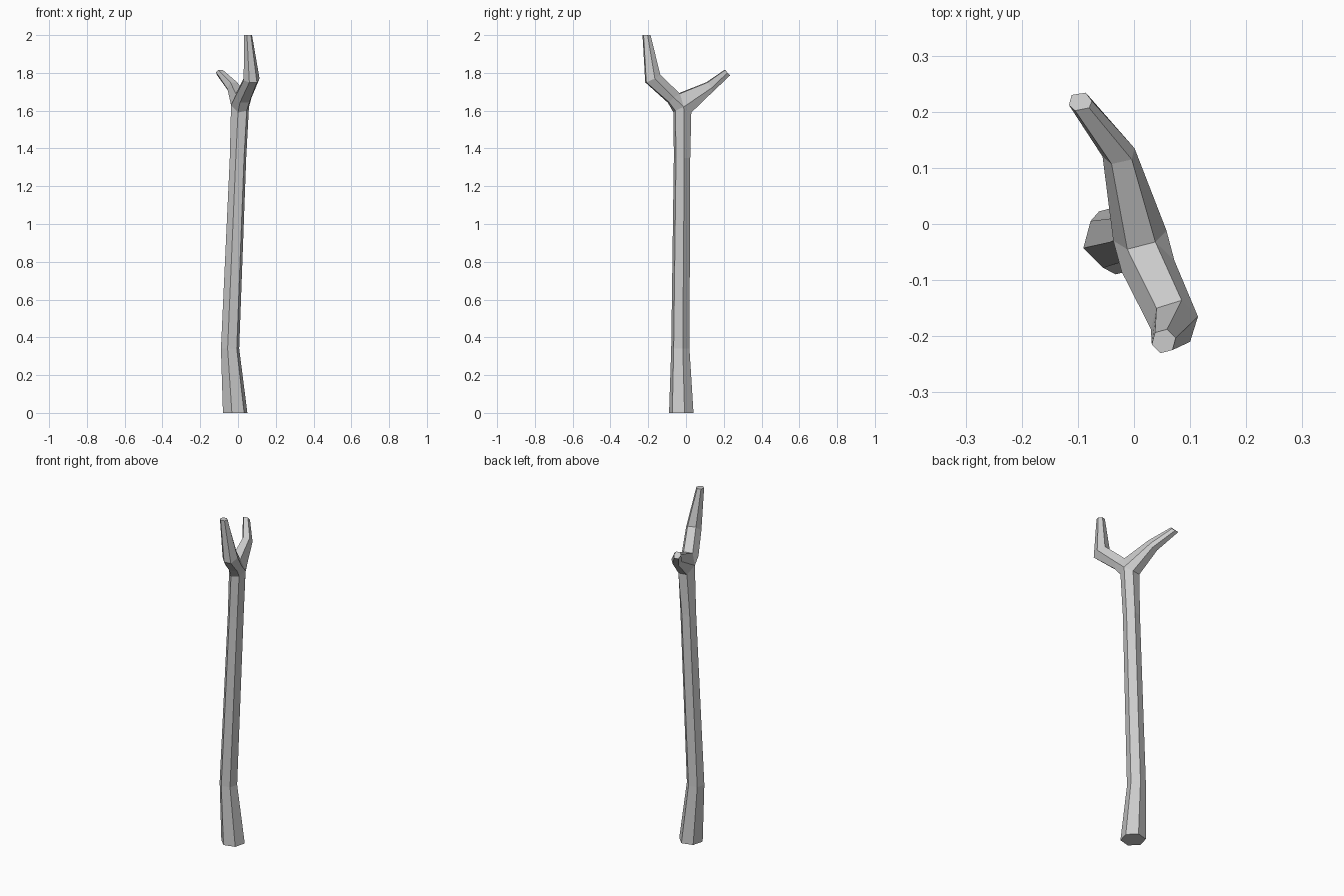
import bpy, bmesh
from math import cos, sin, radians

if "Cube" in bpy.data.objects:
    bpy.data.objects.remove(bpy.data.objects["Cube"])

bm = bmesh.new()


def verts(points):
    return [bm.verts.new(p) for p in points]


def hexagon(x, y, z, r):
    """Level six-sided ring, first corner on the left."""
    angles = [radians(195 + 60 * i) for i in range(6)]
    return verts([(x + r * cos(a), y + r * sin(a), z) for a in angles])


def loft(rings):
    """Join neighbouring rings with quads."""
    for a, b in zip(rings, rings[1:]):
        for i in range(6):
            j = (i + 1) % 6
            bm.faces.new((a[i], a[j], b[j], b[i]))


# Trunk: crooked hexagonal pole, its top ring rising at the fork sides
base = hexagon(-0.015, -0.025, 0, 0.067)
top = verts([(-0.037, -0.03, 1.63), (0.0, -0.066, 1.59), (0.046, -0.056, 1.6),
             (0.058, -0.012, 1.62), (0.03, 0.028, 1.59), (-0.02, 0.02, 1.59)])
loft([base, hexagon(-0.042, -0.03, 0.34, 0.05),
      hexagon(0.0, -0.021, 1.35, 0.045), top])
bm.faces.new(base[::-1])

# Crotch edge shared by both prongs
c1, c2 = verts([(-0.012, -0.045, 1.69), (0.038, -0.032, 1.69)])

# Front prong: leans forward, then turns straight up
neck = verts([(-0.022, -0.085, 1.66), (0.01, -0.096, 1.642),
              (0.06, -0.09, 1.645), (0.072, -0.065, 1.67)])
for i in range(3):
    bm.faces.new((top[i], top[i + 1], neck[i + 1], neck[i]))
bm.faces.new((top[0], neck[0], c1))
bm.faces.new((top[3], c2, neck[3]))
elbow = verts([(0.03, -0.187, 1.76), (0.06, -0.216, 1.75), (0.1, -0.21, 1.75),
               (0.114, -0.165, 1.77), (0.085, -0.136, 1.79), (0.04, -0.15, 1.79)])
tip = hexagon(0.053, -0.209, 2.0, 0.022)
loft([neck + [c2, c1], elbow, tip])
bm.faces.new(tip)

# Back prong: thinner and slanting outward
bend = verts([(0.001, 0.135, 1.72), (-0.01, 0.14, 1.698), (-0.045, 0.136, 1.695),
              (-0.056, 0.12, 1.715), (-0.04, 0.107, 1.75), (-0.004, 0.115, 1.75)])
end = verts([(-0.075, 0.219, 1.80), (-0.086, 0.234, 1.787), (-0.111, 0.23, 1.788),
             (-0.116, 0.212, 1.803), (-0.105, 0.202, 1.815), (-0.08, 0.207, 1.815)])
loft([[top[3], top[4], top[5], top[0], c1, c2], bend, end])
bm.faces.new(end)

bmesh.ops.recalc_face_normals(bm, faces=bm.faces[:])
mesh = bpy.data.meshes.new("forked_staff")
bm.to_mesh(mesh)
bm.free()
bpy.context.collection.objects.link(bpy.data.objects.new("forked_staff", mesh))
